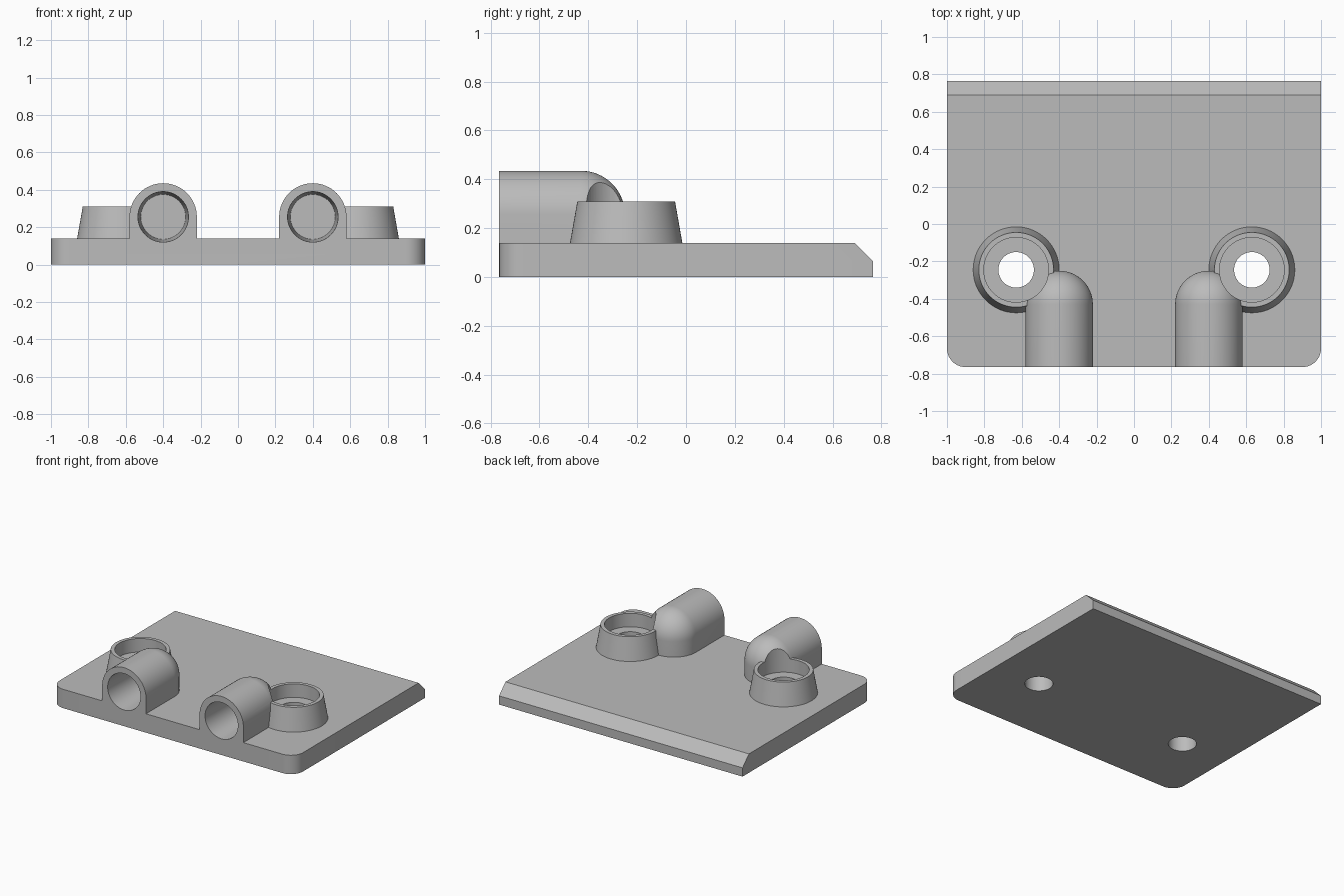
import bpy, bmesh, math
from mathutils import Matrix, Vector

PLATE_TOP = 0.14
FRONT, BACK = -0.765, 0.765
BOSS_X, BOSS_Y = 0.63, -0.245
TUBE_X, TUBE_Y, TUBE_Z, TUBE_R = 0.4, -0.43, 0.255, 0.18

cube = bpy.data.objects.get("Cube")
if cube:
    bpy.data.objects.remove(cube, do_unlink=True)

grey = bpy.data.materials.new("plain grey")
grey.use_nodes = True
colour = (0.5, 0.5, 0.5, 1)
grey.diffuse_color = colour
grey.node_tree.nodes["Principled BSDF"].inputs["Base Color"].default_value = colour


def make_object(name, bm):
    bmesh.ops.recalc_face_normals(bm, faces=bm.faces)
    mesh = bpy.data.meshes.new(name)
    bm.to_mesh(mesh)
    bm.free()
    mesh.materials.append(grey)
    obj = bpy.data.objects.new(name, mesh)
    bpy.context.collection.objects.link(obj)
    return obj


def cone(name, x, y, z0, z1, r0, r1):
    bm = bmesh.new()
    bmesh.ops.create_cone(bm, cap_ends=True, segments=64, radius1=r0, radius2=r1, depth=z1 - z0,
                          matrix=Matrix.Translation((x, y, (z0 + z1) / 2)))
    return make_object(name, bm)


def combine(target, other, operation):
    mod = target.modifiers.new(operation.lower(), "BOOLEAN")
    mod.operation = operation
    mod.solver = "EXACT"
    mod.object = other
    bpy.context.view_layer.objects.active = target
    bpy.ops.object.modifier_apply(modifier=mod.name)
    bpy.data.objects.remove(other, do_unlink=True)


# Base plate: rounded front corners and a chamfered back edge
def base_plate():
    bm = bmesh.new()
    bmesh.ops.create_cube(bm, size=1)
    bmesh.ops.scale(bm, vec=(2, BACK - FRONT, PLATE_TOP), verts=bm.verts)
    bmesh.ops.translate(bm, vec=(0, 0, PLATE_TOP / 2), verts=bm.verts)
    corners = [e for e in bm.edges if all(v.co.y < 0 for v in e.verts)
               and abs(e.verts[0].co.z - e.verts[1].co.z) > 0.1]
    bmesh.ops.bevel(bm, geom=corners, offset=0.1, segments=12, profile=0.5, affect="EDGES")
    rear = [e for e in bm.edges if all(v.co.y > 0.7 and v.co.z > 0.1 for v in e.verts)]
    bmesh.ops.bevel(bm, geom=rear, offset=0.075, segments=1, affect="EDGES")
    return make_object("mounting_plate", bm)


# Arched tube housing with straight walls and a domed rear end
def tube_housing(side):
    bm = bmesh.new()
    centre = Vector((side * TUBE_X, TUBE_Y, TUBE_Z))
    steps, foot = 32, 0.06
    for i in range(steps + 1):
        a = math.pi * i / steps
        c, s = TUBE_R * math.cos(a), TUBE_R * math.sin(a)
        bm.verts.new((centre.x + c, FRONT, TUBE_Z + s))
        bm.verts.new((centre.x + c, TUBE_Y + s, foot))
        for j in range(steps // 2):
            lat = math.pi * j / steps
            bm.verts.new(centre + Vector((c * math.cos(lat), s * math.cos(lat), TUBE_R * math.sin(lat))))
    bm.verts.new(centre + Vector((0, 0, TUBE_R)))
    for dx in (-TUBE_R, TUBE_R):
        bm.verts.new((centre.x + dx, FRONT, foot))
    bmesh.ops.remove_doubles(bm, verts=bm.verts, dist=0.0005)
    bmesh.ops.convex_hull(bm, input=bm.verts)
    bmesh.ops.dissolve_limit(bm, angle_limit=0.01, verts=bm.verts, edges=bm.edges)
    return make_object("tube_housing", bm)


# Slightly tapered blind bore, wide end at the front
def tube_bore(side):
    bm = bmesh.new()
    y0, y1 = FRONT - 0.02, TUBE_Y
    place = Matrix.Translation((side * TUBE_X, (y0 + y1) / 2, TUBE_Z)) @ Matrix.Rotation(-math.pi / 2, 4, "X")
    bmesh.ops.create_cone(bm, cap_ends=True, segments=64, radius1=0.136, radius2=0.12,
                          depth=y1 - y0, matrix=place)
    return make_object("bore_cutter", bm)


body = base_plate()
for side in (-1, 1):
    x = side * BOSS_X
    # Tapered screw boss: sides continue at the same slope into the plate
    combine(body, cone("screw_boss", x, BOSS_Y, 0.055, 0.31, 0.245, 0.2), "UNION")
    combine(body, tube_housing(side), "UNION")
    # Screw head recess, through hole and tube bore
    combine(body, cone("recess_cutter", x, BOSS_Y, 0.21, 0.6, 0.173, 0.173), "DIFFERENCE")
    combine(body, cone("hole_cutter", x, BOSS_Y, -0.1, 0.4, 0.095, 0.095), "DIFFERENCE")
    combine(body, tube_bore(side), "DIFFERENCE")

# Single material slot and smooth shading with sharp edges kept
body.data.materials.clear()
body.data.materials.append(grey)
for face in body.data.polygons:
    face.material_index = 0
bpy.ops.object.select_all(action="DESELECT")
body.select_set(True)
bpy.context.view_layer.objects.active = body
bpy.ops.object.shade_smooth_by_angle(angle=math.radians(25))
